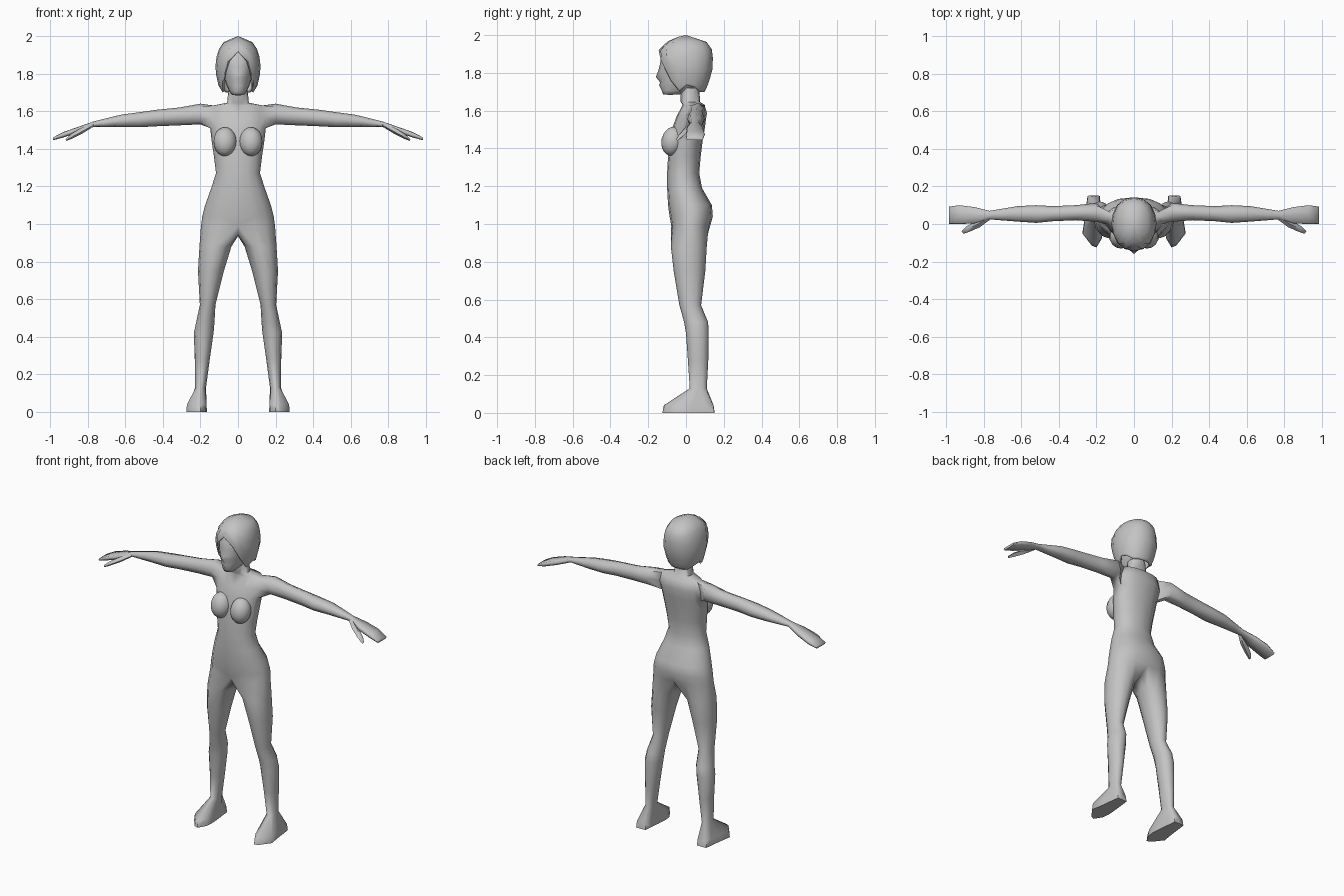
import bpy, bmesh, math
from mathutils import Matrix, Vector

if "Cube" in bpy.data.objects:
    bpy.data.objects.remove(bpy.data.objects["Cube"])

grey = bpy.data.materials.new("plain grey")
grey.diffuse_color = (0.55, 0.55, 0.55, 1)
grey.use_nodes = True
grey.node_tree.nodes["Principled BSDF"].inputs["Base Color"].default_value = grey.diffuse_color


def finish(bm, name, angle=70, thickness=0):
    """Turn a right-half bmesh into a mirrored, smooth-shaded object."""
    bmesh.ops.remove_doubles(bm, verts=bm.verts, dist=0.0005)
    bmesh.ops.recalc_face_normals(bm, faces=bm.faces)
    mesh = bpy.data.meshes.new(name)
    bm.to_mesh(mesh)
    bm.free()
    mesh.materials.append(grey)
    ob = bpy.data.objects.new(name, mesh)
    bpy.context.collection.objects.link(ob)
    bpy.ops.object.select_all(action='DESELECT')
    ob.select_set(True)
    bpy.context.view_layer.objects.active = ob
    bpy.ops.object.shade_smooth_by_angle(angle=math.radians(angle))
    mirror = ob.modifiers.new("mirror", 'MIRROR')
    mirror.merge_threshold = 0.0005
    if thickness:
        solid = ob.modifiers.new("thickness", 'SOLIDIFY')
        solid.thickness = thickness
        solid.offset = -1
    return ob


def half_ring(z, w, yf, yb, power=0.85):
    """Nine points from front centre, round the right side, to back centre."""
    pts = []
    for i in range(9):
        a = math.pi * i / 8
        x = 0 if i in (0, 8) else w * math.sin(a) ** power
        pts.append(Vector((x, (yf + yb) / 2 - (yb - yf) / 2 * math.cos(a), z)))
    return pts


def add(bm, pts):
    return [bm.verts.new(p) for p in pts]


def bridge(bm, a, b, closed=True, skip=()):
    n = len(a)
    for i in range(n if closed else n - 1):
        if i not in skip:
            j = (i + 1) % n
            bm.faces.new((a[i], a[j], b[j], b[i]))


# Torso: half rings from hips up to the neck, leaving an armhole
bm = bmesh.new()
torso = [(0.99, .197, -.078, .128), (1.04, .19, -.087, .142), (1.10, .175, -.095, .137),
         (1.19, .143, -.10, .085), (1.27, .117, -.10, .07), (1.36, .128, -.095, .078),
         (1.44, .14, -.085, .088), (1.51, .148, -.072, .10), (1.57, .155, -.05, .108),
         (1.63, .135, -.018, .10), (1.645, .058, -.028, .075), (1.72, .05, -.03, .07)]
rows = [add(bm, half_ring(*r)) for r in torso]
for k in range(len(rows) - 1):
    bridge(bm, rows[k], rows[k + 1], False, (3, 4) if k in (7, 8) else ())

# Arm and hand: eight-sided rings grown out of the armhole
lo, mid, hi = rows[7:10]
prev = [lo[3], lo[4], lo[5], mid[5], hi[5], hi[4], hi[3], mid[3]]
arm = [(.20, .012, .112, 1.53, 1.64), (.31, .02, .10, 1.525, 1.62),
       (.43, .015, .095, 1.52, 1.608), (.52, .006, .10, 1.515, 1.595),
       (.62, .013, .095, 1.515, 1.582), (.71, .02, .08, 1.515, 1.56),
       (.77, .025, .07, 1.515, 1.545), (.85, .003, .09, 1.487, 1.517),
       (.93, .0, .10, 1.46, 1.489), (.985, .0, .092, 1.445, 1.46)]
for x, yf, yb, zb, zt in arm:
    pts = []
    for i in range(8):
        a = math.radians(225 + 45 * i)
        # the hand is boxier than the arm
        s = 1.25 if x > .8 else 1.05
        c, d = (max(-1, min(1, s * f(a))) for f in (math.cos, math.sin))
        pts.append((x, (yf + yb) / 2 + (yb - yf) / 2 * c, (zb + zt) / 2 + (zt - zb) / 2 * d))
    ring = add(bm, pts)
    bridge(bm, prev, ring)
    prev = ring
bm.faces.new(prev)

# Leg: the hip ring plus a crotch strip makes a twelve-sided ring
prev = rows[0] + add(bm, [(0, .075, .95), (0, .02, .935), (0, -.04, .94)])
leg = [(.88, .035, .205, -.08, .11), (.75, .075, .213, -.065, .102),
       (.57, .12, .203, -.035, .08), (.48, .125, .222, -.01, .117),
       (.42, .13, .235, 0, .12), (.28, .15, .23, .01, .118), (.13, .17, .228, .02, .11)]
for z, xi, xo, yf, yb in leg:
    pts = []
    for i in range(12):
        a = math.radians(120 - 30 * i)
        pts.append(((xi + xo) / 2 + (xo - xi) / 2 * math.cos(a),
                    (yf + yb) / 2 - (yb - yf) / 2 * math.sin(a), z))
    ring = add(bm, pts)
    bridge(bm, prev, ring)
    prev = ring

# Foot: outline turned slightly outward, with a flat sole
sole = [(.17, -.075), (.2, -.125), (.225, -.115), (.275, -.05), (.262, .03), (.253, .11),
        (.247, .15), (.215, .152), (.182, .15), (.177, .10), (.17, .04), (.165, -.03)]
centre = Vector((.213, .03))
for z, s in ((.04, .95), (0, 1)):
    ring = add(bm, [(*(centre + (Vector(p) - centre) * s), z) for p in sole])
    bridge(bm, prev, ring)
    prev = ring
bm.faces.new(prev)
finish(bm, "body")

# Thumb: tapered four-sided wedge
bm = bmesh.new()
prev = None
for x, y, z, r in ((.775, .035, 1.527, .013), (.83, .0, 1.497, .017),
                   (.885, -.028, 1.467, .014), (.913, -.045, 1.449, .007)):
    ring = add(bm, [(x + dx * r, y + dy * r, z + dz * r) for dx, dy, dz in
                    ((.6, 1, 0), (0, 0, 1), (-.6, -1, 0), (0, 0, -1))])
    if prev:
        bridge(bm, prev, ring)
    else:
        bm.faces.new(ring)
    prev = ring
bm.faces.new(prev)
finish(bm, "thumb")

# Breast: ellipsoid set into the chest
bm = bmesh.new()
bmesh.ops.create_uvsphere(bm, u_segments=14, v_segments=10, radius=1)
bmesh.ops.transform(bm, verts=bm.verts, matrix=Matrix.Translation((.069, -.07, 1.438))
                    @ Matrix.Rotation(math.radians(-12), 4, 'X')
                    @ Matrix.Diagonal((.062, .06, .078, 1)))
finish(bm, "breast", 180)

# Head: face and skull, with the nose and lips pulled out on the centre line
bm = bmesh.new()
face = [(1.683, 0, -.085, -.085), (1.687, .032, -.122, -.03), (1.705, .046, -.128, .03),
        (1.735, .06, -.132, .06), (1.75, .066, -.133, .08), (1.778, .074, -.135, .10),
        (1.795, .078, -.136, .11), (1.835, .086, -.134, .12), (1.90, .092, -.13, .12),
        (1.955, .07, -.085, .09), (1.975, 0, 0, 0)]
bumps = {1.735: -.143, 1.75: -.137, 1.778: -.16, 1.795: -.153, 1.835: -.14}
prev = None
for r in face:
    pts = half_ring(*r, power=.75)
    if r[0] in bumps:
        pts[0].y = bumps[r[0]]
    ring = add(bm, pts)
    if prev:
        bridge(bm, prev, ring, False)
    prev = ring
finish(bm, "head", 180)

# Hair: bobbed shell whose rim rises to a parting over the face
shape = [(1.69, .08, -.085, .092), (1.72, .10, -.105, .11), (1.81, .12, -.13, .14),
         (1.86, .12, -.143, .143), (1.92, .108, -.145, .14), (1.965, .08, -.10, .108),
         (1.99, .045, -.045, .06), (2.0, 0, 0, 0)]


def hair_ring(z):
    for a, b in zip(shape, shape[1:]):
        if z <= b[0]:
            t = (z - a[0]) / (b[0] - a[0])
            return half_ring(*[p + (q - p) * t for p, q in zip(a, b)])


rim = (1.918, 1.865, 1.76, 1.70, 1.735, 1.725, 1.70, 1.70, 1.70)
bm = bmesh.new()
prev = None
for t in (0, .12, .25, .4, .6, .78, .88, .96, 1):
    ring = add(bm, [hair_ring(2 - (2 - low) * t)[i] for i, low in enumerate(rim)])
    if prev:
        bridge(bm, prev, ring, False)
    prev = ring
finish(bm, "hair", 180, .012)
